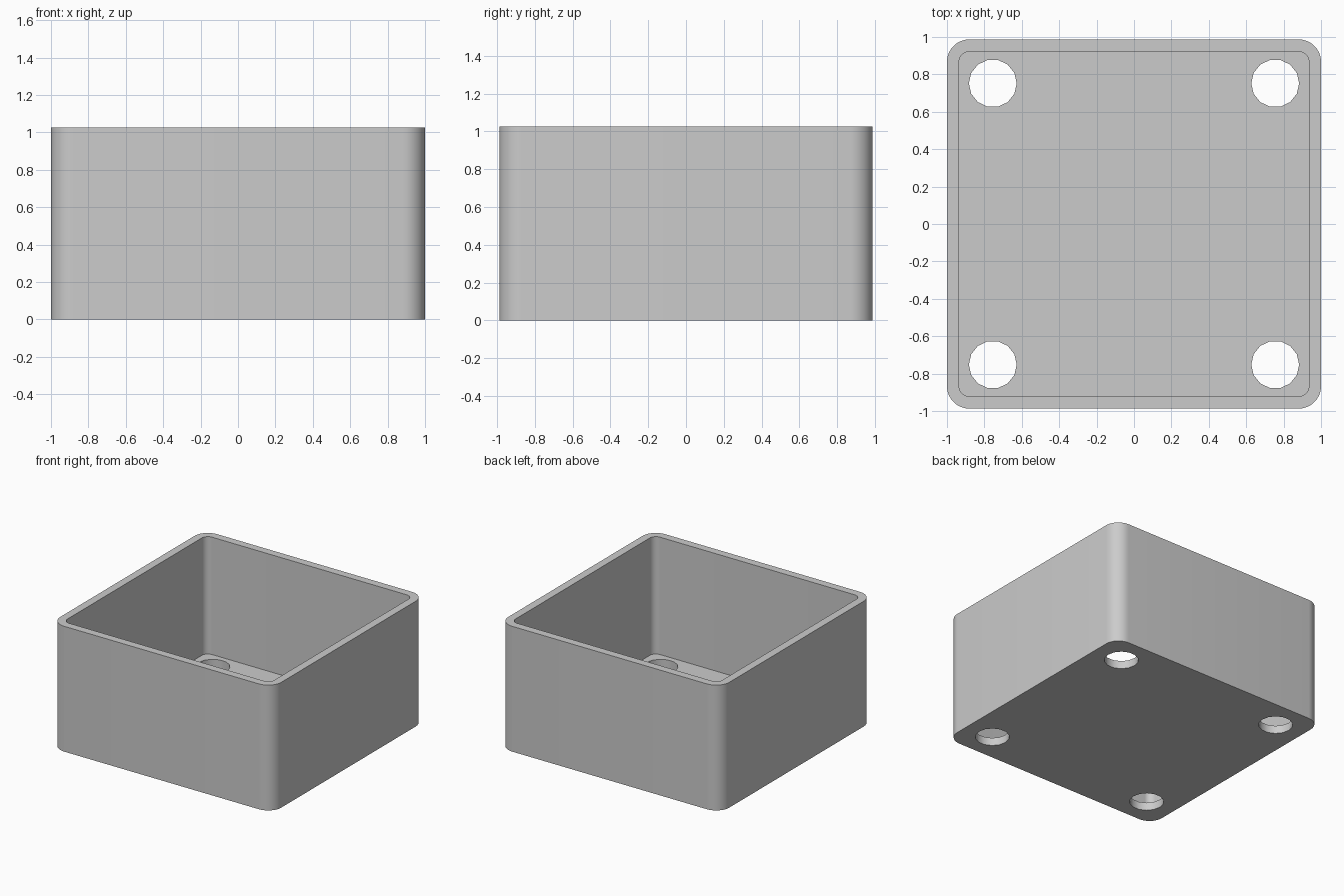
import bpy, bmesh
from math import cos, sin, pi, radians

cube = bpy.data.objects.get("Cube")
if cube:
    bpy.data.objects.remove(cube, do_unlink=True)

HALF_X, HALF_Y, HEIGHT = 1.0, 0.987, 1.025
WALL, FLOOR = 0.065, 0.065
CORNER = 0.12
HOLE_X, HOLE_Y, HOLE_R, HOLE_SIDES = 0.755, 0.752, 0.128, 14

grey = bpy.data.materials.new("light grey")
grey.use_nodes = True
colour = (0.6, 0.6, 0.6, 1)
grey.diffuse_color = colour
grey.node_tree.nodes["Principled BSDF"].inputs["Base Color"].default_value = colour


def rounded_rectangle(hx, hy, r, steps=10):
    """Outline points, counter-clockwise."""
    points = []
    for i, (sx, sy) in enumerate([(1, 1), (-1, 1), (-1, -1), (1, -1)]):
        for k in range(steps + 1):
            a = (i + k / steps) * pi / 2
            points.append((sx * (hx - r) + r * cos(a), sy * (hy - r) + r * sin(a)))
    return points


def prism(name, outline, z0, z1):
    """Solid made by pushing an outline upwards."""
    bm = bmesh.new()
    face = bm.faces.new([bm.verts.new((x, y, z0)) for x, y in outline])
    top = bmesh.ops.extrude_face_region(bm, geom=[face])["geom"]
    moved = [v for v in top if isinstance(v, bmesh.types.BMVert)]
    bmesh.ops.translate(bm, vec=(0, 0, z1 - z0), verts=moved)
    bmesh.ops.recalc_face_normals(bm, faces=bm.faces)
    mesh = bpy.data.meshes.new(name)
    bm.to_mesh(mesh)
    bm.free()
    mesh.materials.append(grey)
    obj = bpy.data.objects.new(name, mesh)
    bpy.context.collection.objects.link(obj)
    return obj


def cut(target, cutter):
    cutter.hide_render = True
    mod = target.modifiers.new("cut", 'BOOLEAN')
    mod.operation = 'DIFFERENCE'
    mod.solver = 'EXACT'
    mod.object = cutter
    bpy.context.view_layer.objects.active = target
    bpy.ops.object.modifier_apply(modifier=mod.name)
    bpy.data.objects.remove(cutter, do_unlink=True)


# Open box: rounded block with a hollow inside
box = prism("box", rounded_rectangle(HALF_X, HALF_Y, CORNER), 0, HEIGHT)
hollow = rounded_rectangle(HALF_X - WALL, HALF_Y - WALL, CORNER - WALL)
cut(box, prism("hollow_cutter", hollow, FLOOR, HEIGHT + 0.2))

# Round holes through the floor, one near each corner
for sx in (-1, 1):
    for sy in (-1, 1):
        ring = [(sx * HOLE_X + HOLE_R * cos(2 * pi * k / HOLE_SIDES),
                 sy * HOLE_Y + HOLE_R * sin(2 * pi * k / HOLE_SIDES))
                for k in range(HOLE_SIDES)]
        cut(box, prism("hole_cutter", ring, -0.2, FLOOR + 0.1))

# Smooth corners, crisp rims
bpy.ops.object.select_all(action='DESELECT')
box.select_set(True)
bpy.context.view_layer.objects.active = box
bpy.ops.object.shade_smooth_by_angle(angle=radians(30))
